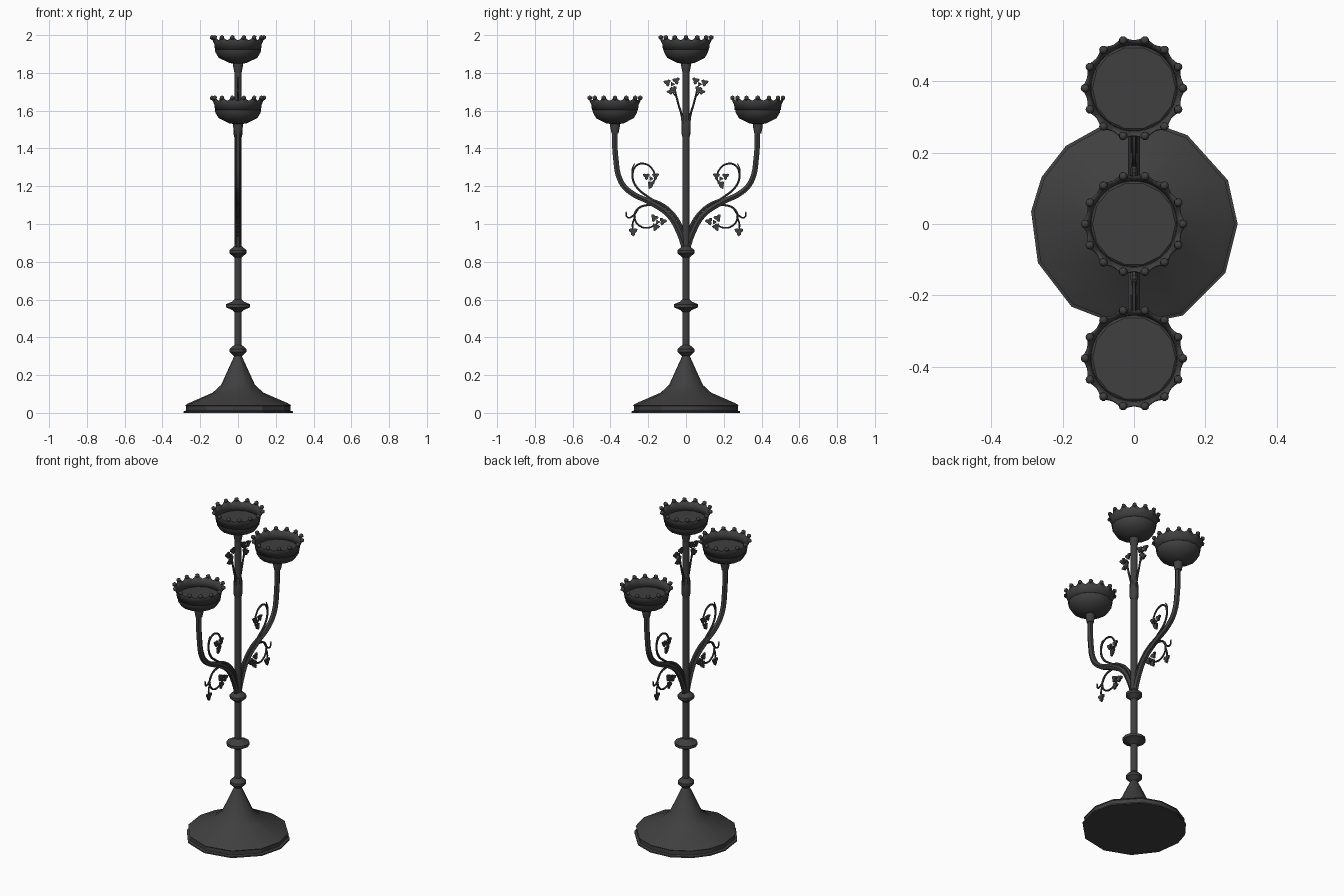
import bpy, bmesh, math
from mathutils import Vector

cube = bpy.data.objects.get("Cube")
if cube:
    bpy.data.objects.remove(cube, do_unlink=True)

iron = bpy.data.materials.new("dark iron")
iron.use_nodes = True
iron.diffuse_color = (0.05, 0.05, 0.05, 1)
iron.node_tree.nodes["Principled BSDF"].inputs["Base Color"].default_value = (0.05, 0.05, 0.05, 1)


def finish(name, bm, angle=35):
    bmesh.ops.recalc_face_normals(bm, faces=bm.faces)
    mesh = bpy.data.meshes.new(name)
    bm.to_mesh(mesh)
    bm.free()
    mesh.materials.append(iron)
    obj = bpy.data.objects.new(name, mesh)
    bpy.context.collection.objects.link(obj)
    bpy.ops.object.select_all(action='DESELECT')
    obj.select_set(True)
    bpy.context.view_layer.objects.active = obj
    bpy.ops.object.shade_smooth_by_angle(angle=math.radians(angle))
    return obj


def even(n):
    return [360 * i / n for i in range(n)]


def lathe(bm, profile, angles, center=(0, 0, 0)):
    """Turn a (radius, height) profile and cap both ends."""
    c = Vector(center)
    rings = []
    for r, z in profile:
        rings.append([bm.verts.new(c + Vector((r * math.cos(math.radians(a)), r * math.sin(math.radians(a)), z)))
                      for a in angles])
    n = len(angles)
    for low, high in zip(rings, rings[1:]):
        for i in range(n):
            bm.faces.new((low[i], low[(i + 1) % n], high[(i + 1) % n], high[i]))
    bm.faces.new(rings[0][::-1])
    bm.faces.new(rings[-1])


def rod(name, points, radius, tip=1.0, steps=4):
    """Smooth tube through (y, z) points in the plane of the arms."""
    curve = bpy.data.curves.new(name, 'CURVE')
    curve.dimensions = '3D'
    curve.bevel_depth = radius
    curve.bevel_resolution = 1
    curve.resolution_u = steps
    curve.use_fill_caps = True
    spline = curve.splines.new('BEZIER')
    spline.bezier_points.add(len(points) - 1)
    for i, (bp, (y, z)) in enumerate(zip(spline.bezier_points, points)):
        bp.co = (0, y, z)
        bp.handle_left_type = bp.handle_right_type = 'AUTO'
        bp.radius = 1 + (tip - 1) * i / (len(points) - 1)
    temp = bpy.data.objects.new(name + "_path", curve)
    bpy.context.collection.objects.link(temp)
    bpy.context.view_layer.update()
    mesh = bpy.data.meshes.new_from_object(temp.evaluated_get(bpy.context.evaluated_depsgraph_get()))
    bpy.data.objects.remove(temp, do_unlink=True)
    bm = bmesh.new()
    bm.from_mesh(mesh)
    bpy.data.meshes.remove(mesh)
    finish(name, bm, 50)


def leaf(bm, y, z, size, turn):
    """Three-lobed flat leaf plate."""
    sides = []
    for x in (-0.005, 0.005):
        ring = []
        for i in range(12):
            a = math.tau * i / 12
            r = size * (0.82 + 0.28 * math.cos(3 * a))
            ring.append(bm.verts.new((x, y + r * math.cos(a + turn), z + r * math.sin(a + turn))))
        bm.faces.new(ring)
        sides.append(ring)
    for i in range(12):
        j = (i + 1) % 12
        bm.faces.new((sides[0][i], sides[0][j], sides[1][j], sides[1][i]))


def clover(name, y, z, side, turn, count=3, size=0.02):
    bm = bmesh.new()
    for k in range(count):
        a = turn + math.tau * k / 3
        reach = 0.028 if count > 1 else 0
        leaf(bm, side * (y + reach * math.cos(a)), z + reach * math.sin(a), size,
             a if side > 0 else math.pi - a)
    if count > 1:
        leaf(bm, side * y, z, 0.012, 0)
    finish(name, bm, 20)


# Base: slightly uneven many-sided flared foot
base_angles = [0, 25, 59, 82, 107, 131, 153, 173, 202, 233, 265, 298, 332]
bm = bmesh.new()
lathe(bm, [(0.29, 0), (0.29, 0.008), (0.277, 0.012), (0.277, 0.036), (0.282, 0.04), (0.262, 0.052),
           (0.135, 0.107), (0.09, 0.148), (0.016, 0.31)], base_angles)
finish("base", bm, 30)

# Central pole and its collars
bm = bmesh.new()
lathe(bm, [(0.019, 0.29), (0.019, 1.84)], even(10))
finish("pole", bm, 50)
for name, z, r, h in (("lower_collar", 0.33, 0.045, 0.03),
                      ("middle_collar", 0.567, 0.064, 0.032),
                      ("upper_collar", 0.853, 0.046, 0.03)):
    bm = bmesh.new()
    lathe(bm, [(0.02, z - h), (0.03, z - 0.7 * h), (r, z - 0.25 * h), (r, z + 0.25 * h),
               (0.03, z + 0.7 * h), (0.02, z + h)], even(12))
    finish(name, bm, 30)


# Candle cups: neck, bowl with a flat floor, and a flared scalloped crown
def cup(name, y, top):
    bm = bmesh.new()
    lathe(bm, [(0.019, -0.2), (0.026, -0.165), (0.026, -0.15), (0.045, -0.148), (0.102, -0.12), (0.12, -0.09),
               (0.122, -0.075), (0.116, -0.07)], even(14), (0, y, top))
    finish(name + "_bowl", bm, 40)

    tips, per = 14, 6
    n = tips * per
    bm = bmesh.new()
    rows = []
    for level in range(3):
        row = []
        for i in range(n):
            a = math.tau * i / n
            peak = abs(math.cos(math.pi * i / per)) ** 2
            r, z = ((0.117, -0.075), (0.121, -0.045), (0.13 + 0.008 * peak, -0.027 + 0.018 * peak))[level]
            row.append(bm.verts.new((r * math.cos(a), y + r * math.sin(a), top + z)))
        rows.append(row)
    for low, high in zip(rows, rows[1:]):
        for i in range(n):
            j = (i + 1) % n
            bm.faces.new((low[i], low[j], high[j], high[i]))
    crown = finish(name + "_crown", bm, 40)
    wall = crown.modifiers.new("wall", 'SOLIDIFY')
    wall.thickness = 0.005

    bm = bmesh.new()
    for a in even(tips):
        a = math.radians(a)
        made = bmesh.ops.create_icosphere(bm, subdivisions=1, radius=0.0135)["verts"]
        bmesh.ops.translate(bm, verts=made, vec=(0.137 * math.cos(a), y + 0.137 * math.sin(a), top - 0.0125))
    finish(name + "_crown_knobs", bm, 60)


cup("center_cup", 0, 2.0)
cup("front_cup", -0.376, 1.68)
cup("back_cup", 0.38, 1.68)

# Pole sleeve from which the top sprigs grow
bm = bmesh.new()
lathe(bm, [(0.02, 1.46), (0.025, 1.48), (0.025, 1.55), (0.02, 1.58)], even(10))
finish("sprig_sleeve", bm)

# Arms, scrolls and leaves, mirrored front to back
for side, label in ((-1, "front"), (1, "back")):
    def branch(name, points, radius, tip=1.0):
        rod(label + name, [(side * y, z) for y, z in points], radius, tip)

    branch("_arm", [(0.008, 0.87), (0.035, 0.95), (0.09, 1.045), (0.19, 1.115), (0.29, 1.165), (0.345, 1.225),
                    (0.372, 1.35), (0.378, 1.51)], 0.0165)
    branch("_arm_strand", [(0.004, 0.9), (0.02, 0.97), (0.06, 1.045), (0.12, 1.1), (0.2, 1.135)], 0.011, 0.8)
    branch("_upper_scroll", [(0.13, 1.1), (0.21, 1.15), (0.265, 1.2), (0.283, 1.26), (0.262, 1.31),
                             (0.215, 1.318), (0.175, 1.285), (0.165, 1.235), (0.185, 1.215)], 0.007, 0.7)
    branch("_upper_tendril", [(0.283, 1.25), (0.285, 1.29), (0.272, 1.32)], 0.005, 0.6)
    branch("_lower_scroll", [(0.08, 1.04), (0.14, 1.09), (0.205, 1.1), (0.26, 1.075), (0.272, 1.03),
                             (0.245, 0.99), (0.2, 0.98), (0.155, 1.0)], 0.007, 0.7)
    branch("_lower_tendril", [(0.25, 1.085), (0.285, 1.04), (0.31, 1.035), (0.318, 1.065)], 0.006, 0.7)
    branch("_pendant_stem", [(0.268, 1.04), (0.283, 1.0), (0.28, 0.965)], 0.005)
    branch("_top_sprig", [(0.015, 1.47), (0.022, 1.57), (0.045, 1.65), (0.062, 1.73)], 0.008, 0.6)
    branch("_top_side_stem", [(0.04, 1.64), (0.05, 1.67), (0.075, 1.7)], 0.005, 0.7)

    clover(label + "_upper_clover", 0.185, 1.24, side, 0.5, 3, 0.019)
    clover(label + "_lower_clover", 0.15, 1.01, side, 0.9, 3, 0.021)
    clover(label + "_pendant_leaf", 0.28, 0.96, side, -math.pi / 2, 1, 0.024)
    clover(label + "_top_clover", 0.072, 1.74, side, 0.3, 3, 0.02)
    clover(label + "_top_side_leaf", 0.085, 1.7, side, 0, 1, 0.016)
    clover(label + "_upper_side_leaf", 0.19, 1.2, side, -1.2, 1, 0.014)
